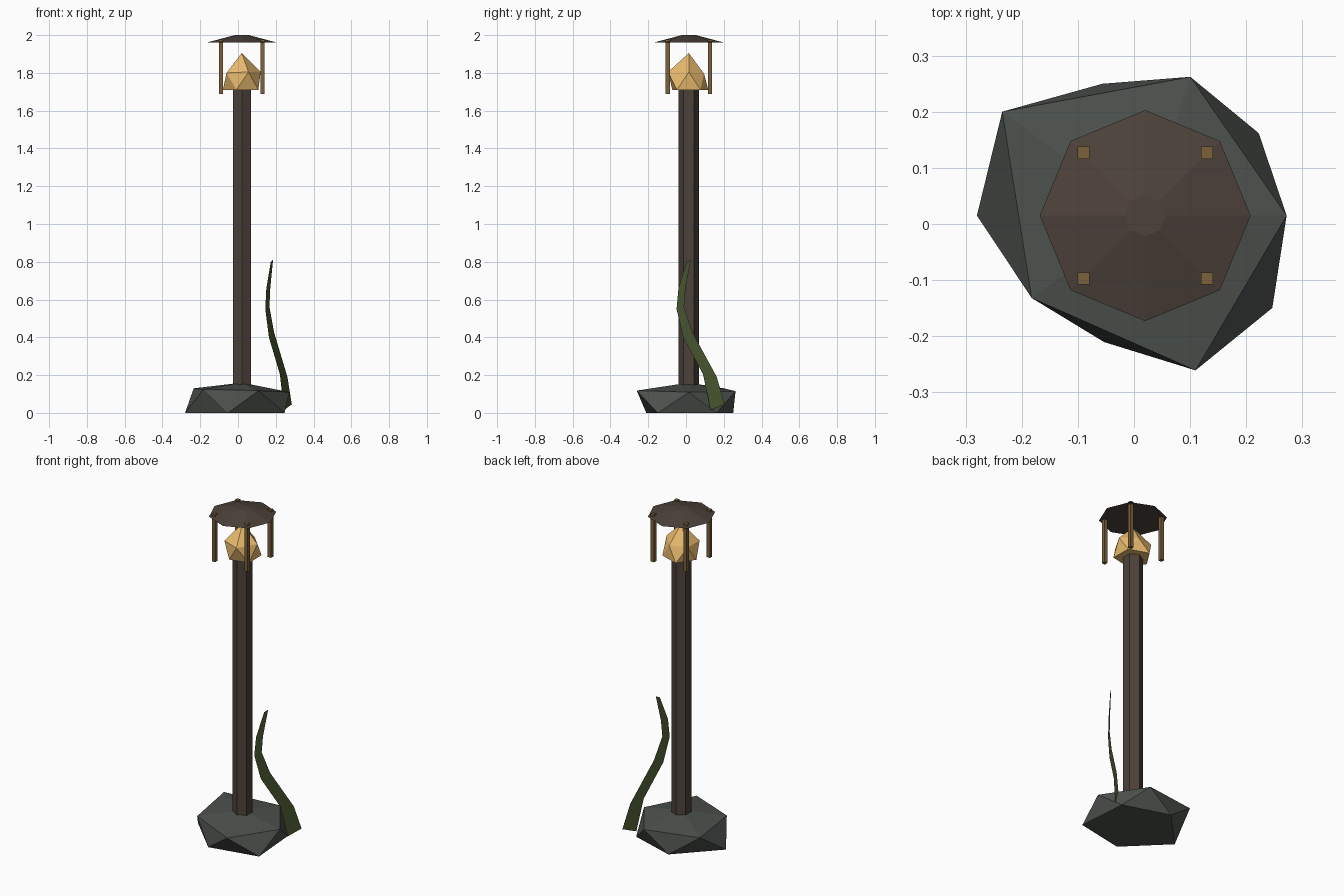
import bpy, bmesh
from math import cos, sin, radians
from mathutils import Matrix

if "Cube" in bpy.data.objects:
    bpy.data.objects.remove(bpy.data.objects["Cube"])

CX, CY = 0.02, 0.015  # axis of the lamp post


def material(name, rgb):
    m = bpy.data.materials.new(name)
    m.diffuse_color = (*rgb, 1)
    m.use_nodes = True
    m.node_tree.nodes["Principled BSDF"].inputs["Base Color"].default_value = m.diffuse_color
    return m


STONE = material("stone", (0.075, 0.085, 0.076))
DARK_WOOD = material("dark_wood", (0.075, 0.054, 0.043))
BRASS = material("brass", (0.2, 0.12, 0.045))
GLOW = material("glow", (0.83, 0.5, 0.16))
WEED = material("weed", (0.065, 0.095, 0.03))


def finish(name, bm, mat, closed=True):
    if closed:
        bmesh.ops.recalc_face_normals(bm, faces=bm.faces)
    me = bpy.data.meshes.new(name)
    bm.to_mesh(me)
    bm.free()
    me.materials.append(mat)
    ob = bpy.data.objects.new(name, me)
    bpy.context.collection.objects.link(ob)
    return ob


def cone(name, sides, r1, r2, z0, z1, mat):
    bm = bmesh.new()
    bmesh.ops.create_cone(bm, cap_ends=True, segments=sides, radius1=r1, radius2=r2,
                          depth=z1 - z0, matrix=Matrix.Translation((CX, CY, (z0 + z1) / 2)))
    return finish(name, bm, mat)


def chunk(name, upper, lower, z0, z_top, mat):
    """Irregular flat-bottomed icosahedron: upper = (radius, z) ring, lower = radius ring."""
    bm = bmesh.new()

    def vert(r, deg, z):
        a = radians(deg)
        return bm.verts.new((CX + r * cos(a), CY + r * sin(a), z))

    top = vert(0, 0, z_top)
    up = [vert(r, 72 * i, z) for i, (r, z) in enumerate(upper)]
    low = [vert(r, 72 * i + 36, z0) for i, r in enumerate(lower)]
    for i in range(5):
        j = (i + 1) % 5
        bm.faces.new((top, up[i], up[j]))
        bm.faces.new((up[i], low[i], up[j]))
        bm.faces.new((up[j], low[i], low[j]))
    bm.faces.new(low[::-1])
    return finish(name, bm, mat)


# Rock base
chunk("rock_base",
      [(0.252, 0.11), (0.26, 0.115), (0.315, 0.13), (0.25, 0.125), (0.29, 0.118)],
      [0.25, 0.247, 0.30, 0.237, 0.28], 0.0, 0.16, STONE)

# Post and roof
cone("post", 6, 0.055, 0.055, 0.1, 1.72, DARK_WOOD)
cone("roof", 8, 0.188, 0.037, 1.96, 2.0, DARK_WOOD)

# Glowing lamp
chunk("lamp",
      [(0.10, 1.805), (0.085, 1.795), (0.10, 1.80), (0.10, 1.80), (0.115, 1.805)],
      [0.105, 0.108, 0.10, 0.092, 0.108], 1.71, 1.905, GLOW)

# Four struts holding the roof
for sx in (-1, 1):
    for sy in (-1, 1):
        bm = bmesh.new()
        bmesh.ops.create_cube(bm, size=1, matrix=Matrix.Translation(
            (CX + 0.11 * sx, CY + 0.112 * sy, 1.833)) @ Matrix.Diagonal((0.022, 0.022, 0.29, 1)))
        finish("strut", bm, BRASS)

# Weed blade: a flat ribbon in a vertical plane, edges given as (y, z)
left = [(0.13, 0.015), (0.09, 0.205), (-0.015, 0.40), (-0.05, 0.55), (-0.04, 0.66), (0.003, 0.80)]
right = [(0.205, 0.045), (0.163, 0.19), (0.035, 0.425), (-0.01, 0.56), (-0.003, 0.655), (0.025, 0.812)]
bm = bmesh.new()
rows = [[bm.verts.new((0.172 + 0.55 * y, y, z)) for y, z in pair] for pair in zip(left, right)]
for a, b in zip(rows, rows[1:]):
    bm.faces.new((a[0], a[1], b[1], b[0]))
finish("weed_blade", bm, WEED, closed=False)
